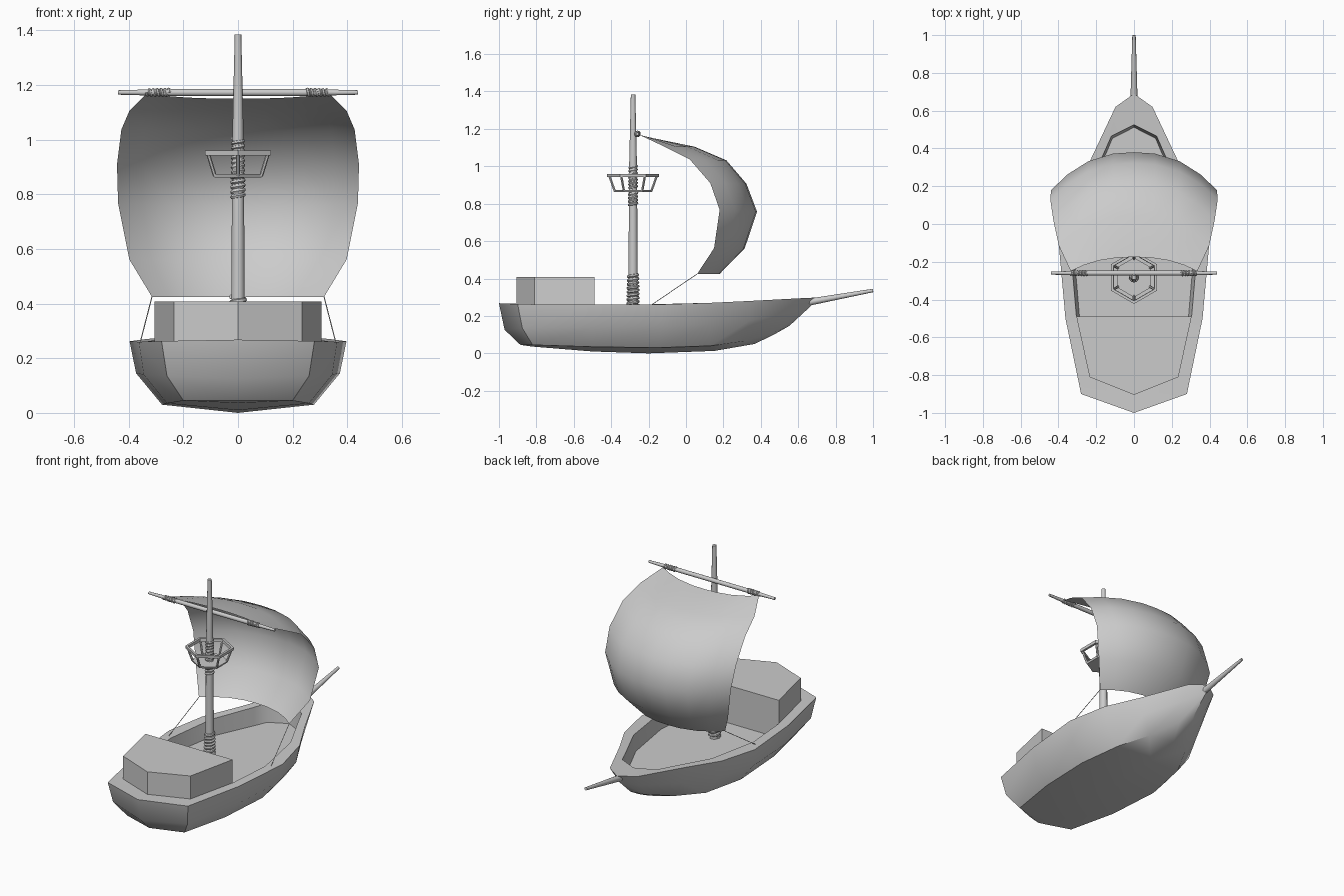
import bpy, bmesh, math
from mathutils import Vector, Matrix

if "Cube" in bpy.data.objects:
    bpy.data.objects.remove(bpy.data.objects["Cube"])

MAST_Y = -0.283


def finish(name, bm, angle=40):
    bmesh.ops.recalc_face_normals(bm, faces=bm.faces)
    me = bpy.data.meshes.new(name)
    bm.to_mesh(me)
    bm.free()
    ob = bpy.data.objects.new(name, me)
    bpy.context.collection.objects.link(ob)
    select(ob)
    if angle:
        bpy.ops.object.shade_smooth_by_angle(angle=math.radians(angle))
    return ob


def select(ob):
    bpy.ops.object.select_all(action='DESELECT')
    ob.select_set(True)
    bpy.context.view_layer.objects.active = ob


def tube(name, pts, radii, res=4, cyclic=False):
    """Round bar through points, one radius per point."""
    cu = bpy.data.curves.new(name, 'CURVE')
    cu.dimensions = '3D'
    cu.bevel_depth = 1.0
    cu.bevel_resolution = res
    cu.use_fill_caps = True
    sp = cu.splines.new('POLY')
    sp.points.add(len(pts) - 1)
    sp.use_cyclic_u = cyclic
    for p, co, r in zip(sp.points, pts, radii):
        p.co = (*co, 1)
        p.radius = r
    ob = bpy.data.objects.new(name, cu)
    bpy.context.collection.objects.link(ob)
    select(ob)
    bpy.ops.object.convert(target='MESH')
    bpy.ops.object.shade_smooth_by_angle(angle=math.radians(40))
    return ob


def coil(name, a, b, r0, r1, turns, wire):
    """Rope wrapped around the line a-b."""
    a, b = Vector(a), Vector(b)
    rot = (b - a).to_track_quat('Z', 'Y')
    n, pts = int(turns * 12), []
    for i in range(n + 1):
        t = i / n
        ang = 2 * math.pi * turns * t
        r = r0 + (r1 - r0) * t
        pts.append(a.lerp(b, t) + rot @ Vector((r * math.cos(ang), r * math.sin(ang), 0)))
    tube(name, pts, [wire] * len(pts), res=1)


# Hull: half rings from stern to bow, mirrored
rim = [(0, -1, .268), (.28, -.9, .263), (.363, -.5, .26), (.397, -.12, .262),
       (.34, .13, .27), (.23, .34, .28), (.098, .62, .295), (0, .69, .298)]
side = [(0, -.97, .126), (.26, -.875, .135), (.345, -.5, .14), (.373, -.13, .145),
        (.315, .13, .155), (.205, .34, .175), (.083, .57, .215), (0, .67, .255)]
chine = [(0, -.885, .045), (.2, -.82, .045), (.26, -.5, .035), (.278, -.15, .03),
         (.23, .13, .04), (.14, .31, .065), (.05, .48, .115), (0, .553, .147)]
keel = [(0, y, z) for y, z in [(-.885, .045), (-.82, .036), (-.5, .01), (-.2, 0),
                               (.152, .013), (.366, .05), (.47, .1), (.553, .147)]]
inner = [(0, -.905, .265), (.235, -.81, .262), (.305, -.49, .26), (.33, -.2, .262),
         (.275, .13, .27), (.155, .385, .281), (.12, .465, .285), (0, .525, .288)]
floor = [(x * .95, y * .975, .17) for x, y, z in inner]
bm = bmesh.new()
rings = [[bm.verts.new(p) for p in r] for r in (keel, chine, side, rim, inner, floor)]
for a, b in zip(rings, rings[1:]):
    for i in range(7):
        bm.faces.new((a[i], a[i + 1], b[i + 1], b[i]))
bm.faces.new(rings[-1])
bmesh.ops.remove_doubles(bm, verts=bm.verts, dist=.001)
bmesh.ops.mirror(bm, geom=bm.verts[:] + bm.edges[:] + bm.faces[:],
                 matrix=Matrix.Identity(4), merge_dist=.001, axis='X')
finish("hull", bm)

# Stern cabin
plan = [(0, -.905), (.235, -.81), (.305, -.49), (-.305, -.49), (-.235, -.81)]
bm = bmesh.new()
base = bm.faces.new([bm.verts.new((x, y, .17)) for x, y in plan])
ext = bmesh.ops.extrude_face_region(bm, geom=[base], use_keep_orig=True)
bmesh.ops.translate(bm, vec=(0, 0, .237),
                    verts=[v for v in ext['geom'] if isinstance(v, bmesh.types.BMVert)])
finish("cabin", bm, 0)

# Mast, yard and bowsprit
tube("mast", [(0, MAST_Y, z) for z in (.165, 1.0, 1.385)], [.026, .021, .012])
tube("yard", [(x, -.26, 1.173) for x in (-.44, -.33, -.25, .25, .33, .44)],
     [.008, .011, .013, .013, .011, .008])
tube("bowsprit", [(0, .62, .267), (0, 1, .336)], [.02, .009])

# Rope lashings
coil("mast_foot_lashing", (0, MAST_Y, .18), (0, MAST_Y, .425), .03, .024, 12, .009)
coil("mast_lower_lashing", (0, MAST_Y, .79), (0, MAST_Y, .87), .021, .02, 4.5, .008)
coil("mast_upper_lashing", (0, MAST_Y, .88), (0, MAST_Y, 1.005), .02, .019, 7, .007)
for s, n in ((-1, "left"), (1, "right")):
    coil("yard_lashing_" + n, (s * .25, -.26, 1.173), (s * .335, -.26, 1.173), .012, .01, 6, .006)


# Crow's nest: hexagonal floor, posts and rail
def hexagon(r, z):
    return [Vector((r * math.sin(i * math.pi / 3), MAST_Y + r * math.cos(i * math.pi / 3), z))
            for i in range(6)]


def hex_band(name, levels, closed):
    bm = bmesh.new()
    rs = [[bm.verts.new(p) for p in hexagon(r, z)] for r, z in levels]
    pairs = list(zip(rs, rs[1:])) + ([(rs[-1], rs[0])] if closed else [])
    for a, b in pairs:
        for i in range(6):
            j = (i + 1) % 6
            bm.faces.new((a[i], a[j], b[j], b[i]))
    if not closed:
        bm.faces.new(rs[0])
        bm.faces.new(rs[-1])
    finish(name, bm, 0)


hex_band("nest_floor", [(.1, .862), (.105, .874)], False)
hex_band("nest_rail", [(.122, .942), (.138, .942), (.14, .96), (.124, .96)], True)
for i, (a, b) in enumerate(zip(hexagon(.098, .868), hexagon(.127, .95))):
    tube(f"nest_post_{i + 1}", [a, b], [.007, .007], res=1)

# Billowing sail: half width, edge (y, z), centre (y, z) per row
rows = [(.335, -.25, 1.168, -.175, 1.15), (.398, -.115, 1.105, .045, 1.105),
        (.427, .02, 1.037, .216, 1.032), (.443, .13, .91, .323, .907),
        (.439, .18, .767, .38, .757), (.398, .15, .562, .313, .559),
        (.315, .06, .425, .18, .425)]
cols = [-1, -.8, -.55, -.25, 0, .25, .55, .8, 1]
bm = bmesh.new()
grid = []
for w, ey, ez, cy, cz in rows:
    line = []
    for u in cols:
        k = 1 - abs(u) ** 2.4
        line.append(bm.verts.new((w * u, ey + (cy - ey) * k, ez + (cz - ez) * k)))
    grid.append(line)
for a, b in zip(grid, grid[1:]):
    for i in range(len(cols) - 1):
        bm.faces.new((a[i], a[i + 1], b[i + 1], b[i]))
finish("sail", bm, 60)

# Sheets tying the sail corners to the gunwale
for s, n in ((-1, "left"), (1, "right")):
    tube("sheet_" + n, [(s * .315, .06, .425), (s * .357, -.18, .262)], [.002, .002], res=1)
